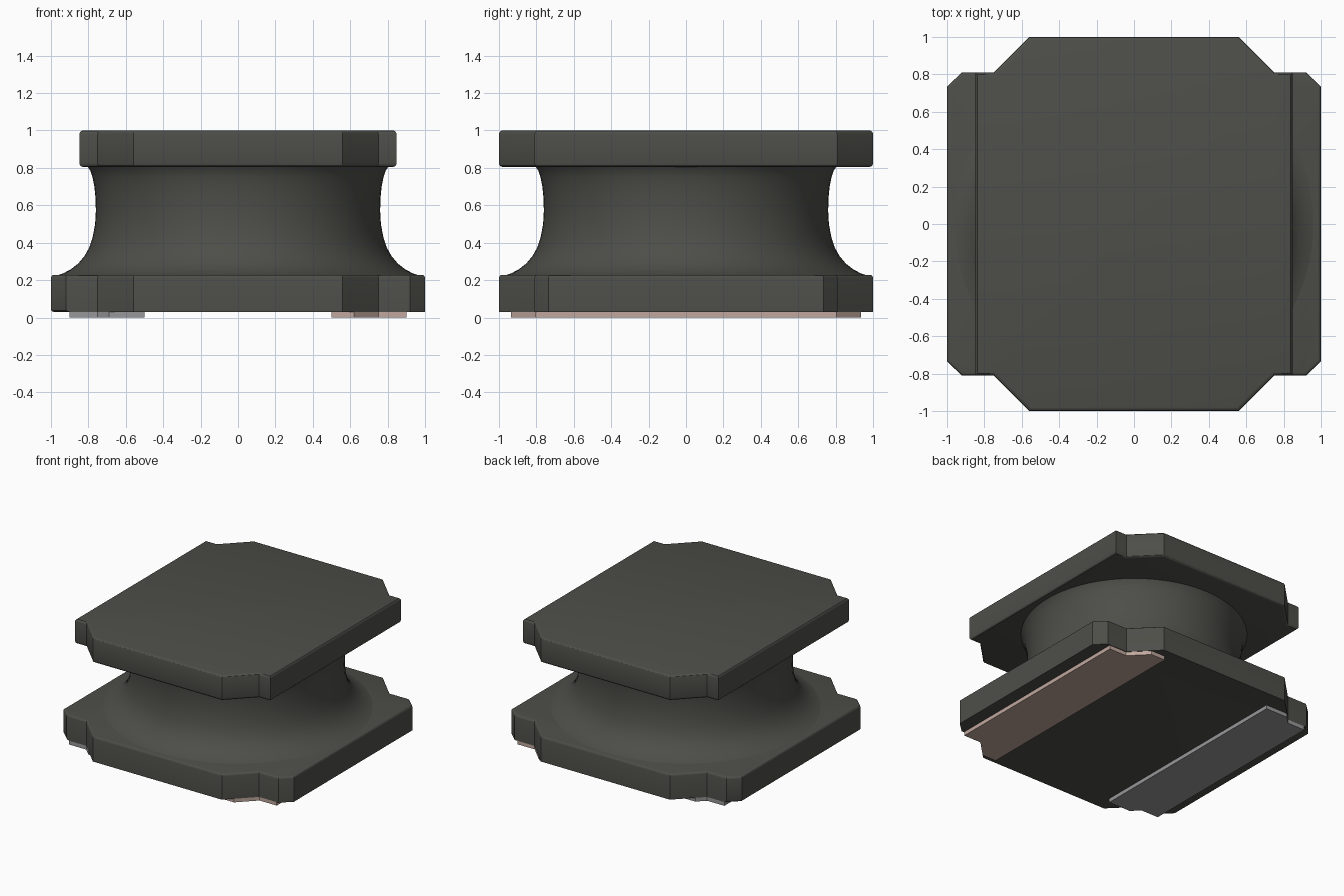
import bpy, bmesh, math

cube = bpy.data.objects.get("Cube")
if cube:
    bpy.data.objects.remove(cube, do_unlink=True)


def material(name, rgb):
    m = bpy.data.materials.new(name)
    m.use_nodes = True
    color = (*rgb, 1)
    m.diffuse_color = color
    bsdf = next(n for n in m.node_tree.nodes if n.type == 'BSDF_PRINCIPLED')
    bsdf.inputs["Base Color"].default_value = color
    bsdf.inputs["Roughness"].default_value = 0.6
    return m


ferrite = material("dark ferrite", (0.075, 0.075, 0.066))
copper = material("pale copper", (0.53, 0.39, 0.34))
tin = material("tin grey", (0.31, 0.31, 0.32))


def finish(bm, name, mat, angle=30):
    bmesh.ops.recalc_face_normals(bm, faces=bm.faces)
    mesh = bpy.data.meshes.new(name)
    bm.to_mesh(mesh)
    bm.free()
    obj = bpy.data.objects.new(name, mesh)
    bpy.context.collection.objects.link(obj)
    mesh.materials.append(mat)
    bpy.ops.object.select_all(action='DESELECT')
    obj.select_set(True)
    bpy.context.view_layer.objects.active = obj
    bpy.ops.object.shade_smooth_by_angle(angle=math.radians(angle))
    return obj


def prism(name, outline, z0, z1, mat, rounded=None, radius=0.02):
    """Extrude an outline; round the edges for which rounded(edge) is true."""
    bm = bmesh.new()
    base = bm.faces.new([bm.verts.new((x, y, z0)) for x, y in outline])
    ext = bmesh.ops.extrude_face_region(bm, geom=[base])
    for v in ext["geom"]:
        if isinstance(v, bmesh.types.BMVert):
            v.co.z = z1
    bmesh.ops.recalc_face_normals(bm, faces=bm.faces)
    if rounded:
        edges = [e for e in bm.edges if rounded(e)]
        bmesh.ops.bevel(bm, geom=edges, offset=radius, segments=3,
                        profile=0.5, affect='EDGES')
    return finish(bm, name, mat)


def mirrored(quarter):
    """Mirror a quarter outline, listed from the y side to the x side."""
    right = quarter + [(x, -y) for x, y in reversed(quarter)]
    return right + [(-x, y) for x, y in reversed(right)]


def is_rim(e):
    return abs(e.verts[0].co.z - e.verts[1].co.z) < 1e-4


def base_rim(e):
    # Upper rim all round, lower rim only along the -x end
    return is_rim(e) and (e.verts[0].co.z > 0.1
                          or all(v.co.x < -0.9 for v in e.verts))


# Flanges with notched, chamfered corners
prism("lower_flange",
      mirrored([(0.56, 1), (0.75, 0.81), (0.92, 0.81), (1, 0.735)]),
      0.03, 0.228, ferrite, base_rim, 0.016)
prism("upper_flange",
      mirrored([(0.56, 1), (0.75, 0.81), (0.848, 0.81)]),
      0.805, 1.0, ferrite, is_rim)

# Waisted core, revolved around z
profile = [(0.97, 0.224), (0.935, 0.236), (0.895, 0.257), (0.855, 0.288),
           (0.82, 0.33), (0.795, 0.375), (0.777, 0.43), (0.764, 0.5),
           (0.76, 0.57), (0.762, 0.64), (0.768, 0.7), (0.778, 0.75),
           (0.79, 0.785), (0.808, 0.812)]
bm = bmesh.new()
verts = [bm.verts.new((r, 0, z)) for r, z in profile]
edges = [bm.edges.new(pair) for pair in zip(verts, verts[1:])]
bmesh.ops.spin(bm, geom=verts + edges, cent=(0, 0, 0), axis=(0, 0, 1),
               angle=math.tau, steps=96, use_merge=True)
bmesh.ops.remove_doubles(bm, verts=bm.verts, dist=1e-4)
finish(bm, "core", ferrite, 50)


# Terminal pads under the lower flange
def pad(name, side, half, mat):
    end = [(side * x, y) for x, y in half]
    prism(name, end + [(x, -y) for x, y in reversed(end)], 0.0, 0.03, mat)


pad("left_terminal", 1,
    [(0.5, 0.935), (0.62, 0.935), (0.75, 0.805), (0.9, 0.805)], copper)
pad("right_terminal", -1,
    [(0.5, 0.87), (0.69, 0.87), (0.75, 0.81), (0.9, 0.81)], tin)
